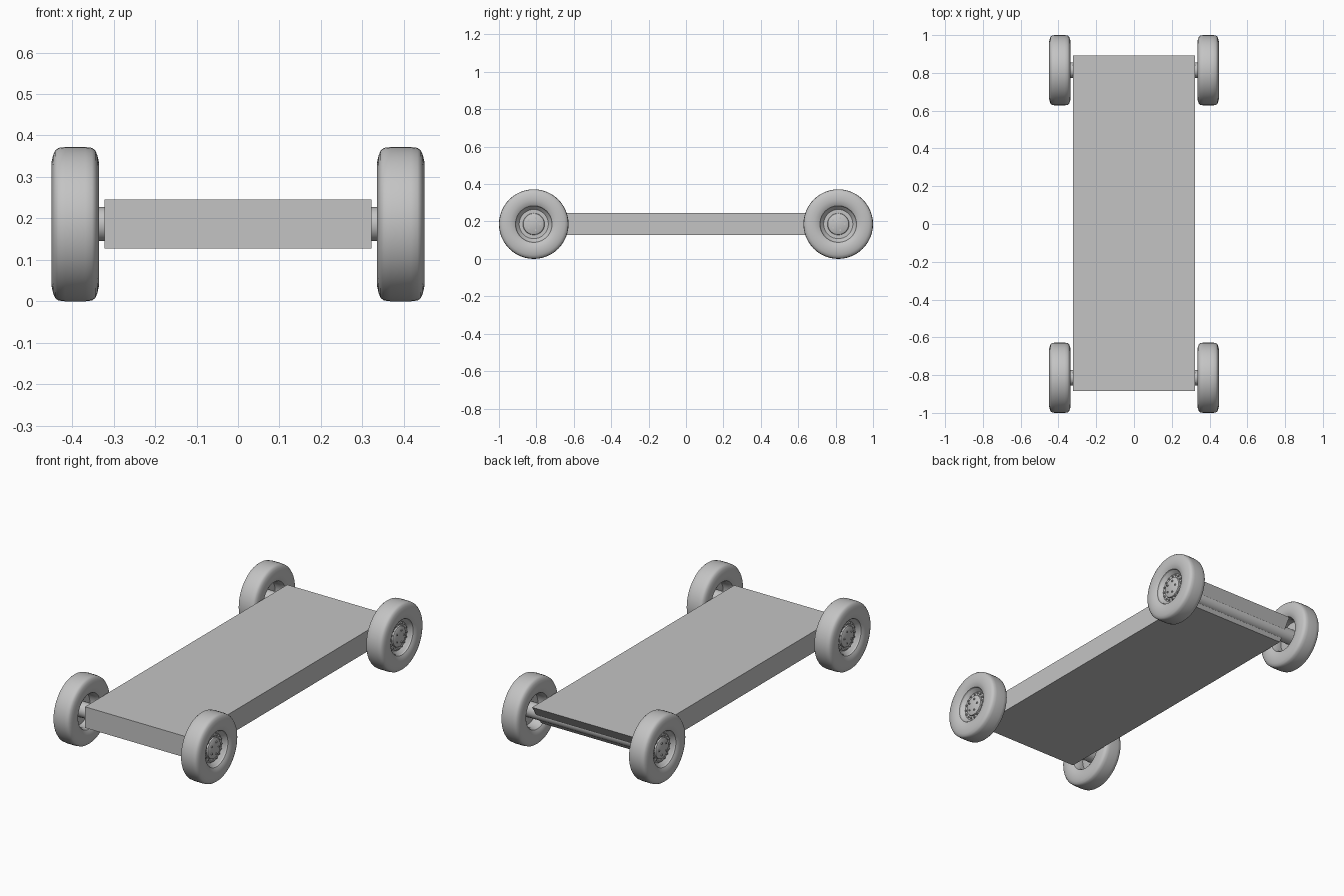
import bpy, bmesh, math
from mathutils import Matrix, Vector

cube = bpy.data.objects.get("Cube")
if cube:
    bpy.data.objects.remove(cube, do_unlink=True)

grey = bpy.data.materials.new("plain grey")
grey.use_nodes = True
COLOUR = (0.55, 0.55, 0.55, 1)
grey.diffuse_color = COLOUR
grey.node_tree.nodes["Principled BSDF"].inputs["Base Color"].default_value = COLOUR

RADIUS = 0.186
AXLE_Y = 0.814
INNER_X = 0.335
WIDTH = 0.115


def finish(bm, name, smooth=True):
    bmesh.ops.recalc_face_normals(bm, faces=bm.faces)
    mesh = bpy.data.meshes.new(name)
    bm.to_mesh(mesh)
    bm.free()
    mesh.materials.append(grey)
    obj = bpy.data.objects.new(name, mesh)
    bpy.context.collection.objects.link(obj)
    if smooth:
        bpy.ops.object.select_all(action='DESELECT')
        obj.select_set(True)
        bpy.context.view_layer.objects.active = obj
        bpy.ops.object.shade_smooth_by_angle(angle=math.radians(35))
    return obj


def lathe(bm, profile, steps=48):
    """Spin (radius, x) points around the x axis."""
    verts = [bm.verts.new((x, 0, r)) for r, x in profile]
    edges = [bm.edges.new(pair) for pair in zip(verts, verts[1:])]
    bmesh.ops.spin(bm, geom=verts + edges, cent=(0, 0, 0), axis=(1, 0, 0),
                   angle=math.tau, steps=steps)
    bmesh.ops.remove_doubles(bm, verts=bm.verts, dist=0.0001)


def rod(bm, radius, length, centre, sides):
    """Add a cylinder lying along x."""
    place = Matrix.Translation(centre) @ Matrix.Rotation(math.pi / 2, 4, 'Y')
    bmesh.ops.create_cone(bm, cap_ends=True, segments=sides, radius1=radius,
                          radius2=radius, depth=length, matrix=place)


def bolt_ring(bm, count, ring, radius, x):
    for i in range(count):
        a = math.tau * i / count
        rod(bm, radius, 0.01, (x, ring * math.cos(a), ring * math.sin(a)), 8)


# Tyre section: one shoulder, mirrored across the middle of the tread
shoulder = [(0.098, 0.104), (0.108, 0.110), (0.128, 0.115), (0.150, 0.1145),
            (0.166, 0.111), (0.178, 0.106), (0.184, 0.098), (RADIUS, 0.082)]
tyre = shoulder + [(r, WIDTH - x) for r, x in reversed(shoulder)]
tyre += [(0.090, 0.030), (0.090, 0.085), shoulder[0]]

# Dished rim with a raised hub in the middle
rim = [(0, 0.092), (0.050, 0.092), (0.056, 0.088), (0.058, 0.080),
       (0.078, 0.080), (0.085, 0.088), (0.094, 0.098), (0.094, 0.085),
       (0.088, 0.068), (0.060, 0.062), (0, 0.062)]

for y, end in ((-AXLE_Y, "front"), (AXLE_Y, "back")):
    for side, label in ((1, "left"), (-1, "right")):
        place = (Matrix.Translation((side * INNER_X, y, RADIUS))
                 @ Matrix.Scale(side, 4, Vector((1, 0, 0))))

        bm = bmesh.new()
        lathe(bm, tyre)
        bm.transform(place)
        finish(bm, f"{end}_{label}_tyre")

        bm = bmesh.new()
        lathe(bm, rim)
        bolt_ring(bm, 16, 0.069, 0.005, 0.082)
        bolt_ring(bm, 5, 0.034, 0.005, 0.092)
        bm.transform(place)
        finish(bm, f"{end}_{label}_rim")

    # Axle reaching into both rims
    bm = bmesh.new()
    rod(bm, 0.041, 2 * (INNER_X + 0.064), (0, y, RADIUS), 24)
    finish(bm, f"{end}_axle")

# Chassis slab, upright at the front and undercut at the back
bm = bmesh.new()
outline = [(-0.885, 0.128), (0.815, 0.128), (0.893, 0.245), (-0.885, 0.245)]
face = bm.faces.new([bm.verts.new((-0.322, y, z)) for y, z in outline])
extruded = bmesh.ops.extrude_face_region(bm, geom=[face])
moved = [v for v in extruded["geom"] if isinstance(v, bmesh.types.BMVert)]
bmesh.ops.translate(bm, verts=moved, vec=(0.644, 0, 0))
if len(bm.faces) < 6:
    bmesh.ops.holes_fill(bm, edges=bm.edges)
finish(bm, "chassis", smooth=False)
